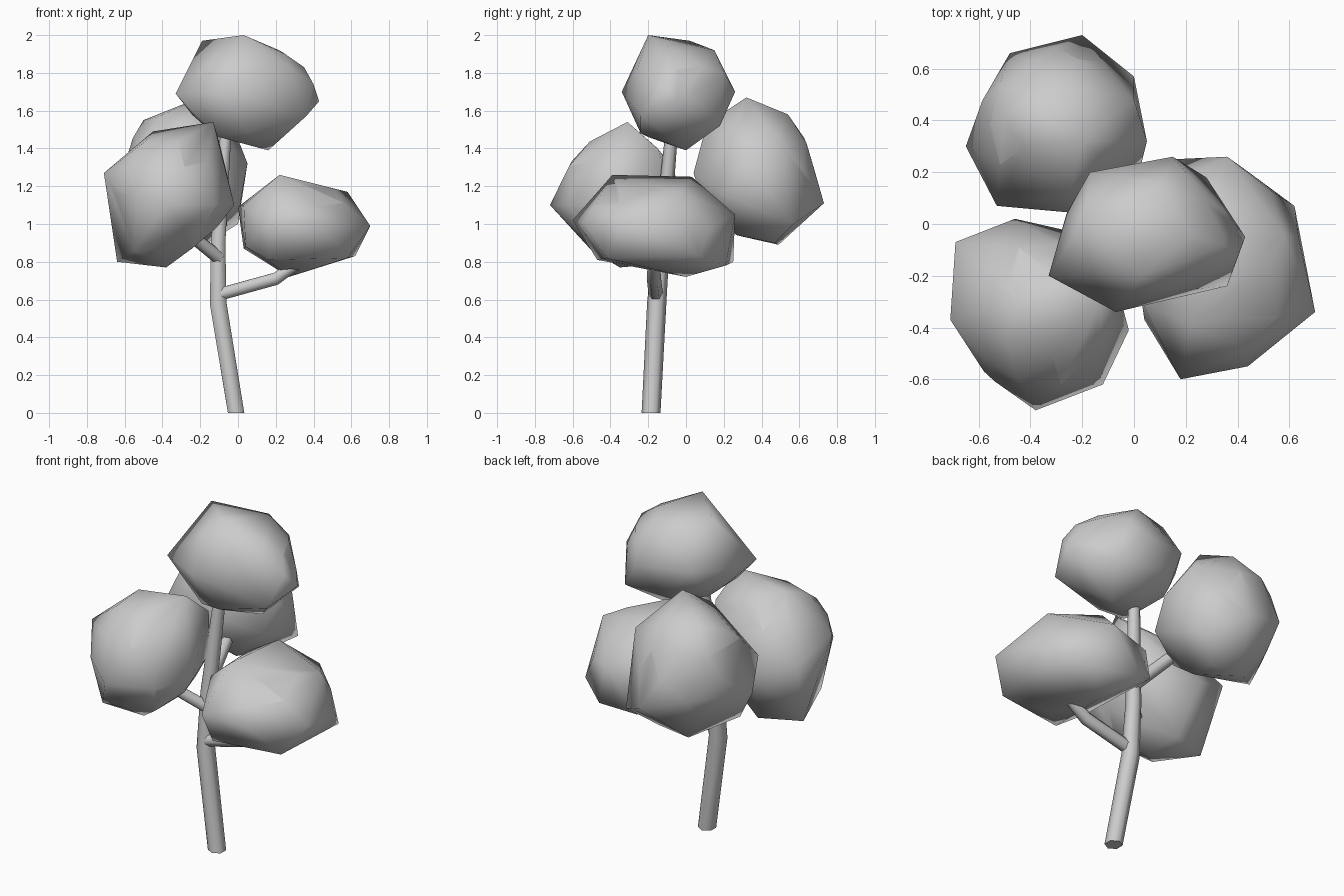
import bpy, bmesh
from mathutils import Vector

cube = bpy.data.objects.get("Cube")
if cube:
    bpy.data.objects.remove(cube, do_unlink=True)

grey = bpy.data.materials.new("plain grey")
grey.use_nodes = True
grey.diffuse_color = (0.6, 0.6, 0.6, 1)
grey.node_tree.nodes["Principled BSDF"].inputs["Base Color"].default_value = (0.6, 0.6, 0.6, 1)


def finish(name, bm, angle):
    """Turn a bmesh into a smooth-shaded object with the shared material."""
    bmesh.ops.recalc_face_normals(bm, faces=bm.faces)
    mesh = bpy.data.meshes.new(name)
    bm.to_mesh(mesh)
    bm.free()
    mesh.materials.append(grey)
    obj = bpy.data.objects.new(name, mesh)
    bpy.context.collection.objects.link(obj)
    bpy.ops.object.select_all(action="DESELECT")
    obj.select_set(True)
    bpy.context.view_layer.objects.active = obj
    bpy.ops.object.shade_smooth_by_angle(angle=angle)


def foliage(name, corners):
    """Faceted clump: an ellipsoid core stretched out to its corner points."""
    points = [Vector(c) for c in corners]
    low = Vector([min(p[i] for p in points) for i in range(3)])
    high = Vector([max(p[i] for p in points) for i in range(3)])
    centre, half = (low + high) / 2, (high - low) / 2
    bm = bmesh.new()
    bmesh.ops.create_icosphere(bm, subdivisions=2, radius=0.86)
    for v in bm.verts:
        v.co = centre + v.co * half
    for p in points:
        bm.verts.new(p)
    hull = bmesh.ops.convex_hull(bm, input=bm.verts)
    inside = set(hull["geom_interior"] + hull["geom_unused"])
    bmesh.ops.delete(bm, geom=[g for g in inside if isinstance(g, bmesh.types.BMVert)],
                     context="VERTS")
    finish(name, bm, 1.5)


def limb(name, path, radii, sides=6):
    """Tapered tube through the path points, capped at both ends."""
    points = [Vector(p) for p in path]
    bm = bmesh.new()
    rings = []
    for i, p in enumerate(points):
        along = points[min(i + 1, len(points) - 1)] - points[max(i - 1, 0)]
        turn = Vector((0, 0, 1)).rotation_difference(along.normalized())
        if i == 0 and p.z == 0:
            turn.identity()
        ring = bmesh.ops.create_circle(bm, segments=sides, radius=radii[i])["verts"]
        for v in ring:
            v.co = p + turn @ v.co
        rings.append(ring)
    for a, b in zip(rings, rings[1:]):
        for k in range(sides):
            n = (k + 1) % sides
            bm.faces.new((a[k], a[n], b[n], b[k]))
    bm.faces.new(rings[0][::-1])
    bm.faces.new(rings[-1])
    finish(name, bm, 1.1)


# Trunk and three branches
limb("trunk", [(-0.01, -0.185, 0), (-0.105, -0.155, 0.58), (-0.105, -0.13, 0.9),
               (-0.06, -0.07, 1.55)], [0.05, 0.051, 0.044, 0.032])
limb("left_branch", [(-0.09, -0.16, 0.63), (0.2, -0.17, 0.71), (0.33, -0.17, 0.8)],
     [0.038, 0.038, 0.032])
limb("right_branch", [(-0.1, -0.15, 0.82), (-0.3, -0.3, 0.98)], [0.037, 0.033])
limb("back_branch", [(-0.09, -0.12, 1.0), (-0.2, 0.25, 1.15)], [0.037, 0.033])

# Foliage clumps
foliage("top_foliage", [
    (-0.33, -0.2, 1.69), (-0.17, 0.2, 1.72), (0.15, 0.26, 1.7), (0.28, 0.18, 1.52),
    (0.43, -0.05, 1.65), (0.36, -0.24, 1.57), (-0.07, -0.34, 1.7), (0.03, -0.2, 2),
    (-0.19, 0.02, 1.97), (0.1, 0.15, 1.92), (0.25, -0.12, 1.9), (0.35, -0.08, 1.83),
    (0.2, 0.2, 1.8), (0.16, 0, 1.39), (-0.1, -0.2, 1.46), (-0.22, -0.18, 1.56),
    (0.05, -0.24, 1.48), (0.4, -0.13, 1.74)])
foliage("left_foliage", [
    (0.18, -0.6, 1.02), (0.44, -0.55, 1), (0.7, -0.34, 0.99), (0.62, 0.07, 0.83),
    (0.36, 0.26, 1.05), (0.15, 0.25, 0.8), (0.22, -0.39, 1.26), (0.25, 0.03, 1.25),
    (0.58, -0.04, 1.17), (0.58, -0.42, 0.82), (0.27, 0, 0.72), (0.16, -0.47, 0.81),
    (0.04, -0.37, 0.88), (0, 0.1, 1.09), (0.03, 0.17, 0.87), (0.03, -0.3, 1.1),
    (0.43, 0.21, 0.78)])
foliage("right_foliage", [
    (-0.38, -0.72, 1.1), (-0.12, -0.62, 1.1), (-0.02, -0.41, 1.1), (-0.71, -0.37, 1.27),
    (-0.69, -0.07, 1.2), (-0.46, 0.02, 1.1), (-0.13, -0.31, 1.54), (-0.45, -0.3, 1.49),
    (-0.3, -0.47, 1.43), (-0.38, -0.35, 0.77), (-0.64, -0.2, 0.8), (-0.58, -0.57, 1.15),
    (-0.55, -0.5, 0.86), (-0.09, -0.15, 1.4), (-0.15, -0.05, 1.1), (-0.4, -0.11, 0.79)])
foliage("back_foliage", [
    (-0.65, 0.3, 1.16), (-0.48, 0.66, 1.2), (-0.2, 0.73, 1.11), (0, 0.57, 1),
    (0.05, 0.32, 1.32), (-0.2, 0.04, 1.27), (-0.53, 0.07, 1.27), (-0.2, 0.32, 1.67),
    (-0.25, 0.54, 1.58), (-0.5, 0.4, 1.55), (0, 0.48, 1.45), (-0.57, 0.3, 1),
    (-0.36, 0.49, 0.89), (-0.16, 0.47, 0.9), (-0.2, 0.27, 0.94), (-0.25, 0.11, 1.53),
    (-0.2, 0.1, 1.07), (0.02, 0.2, 1.16)])
